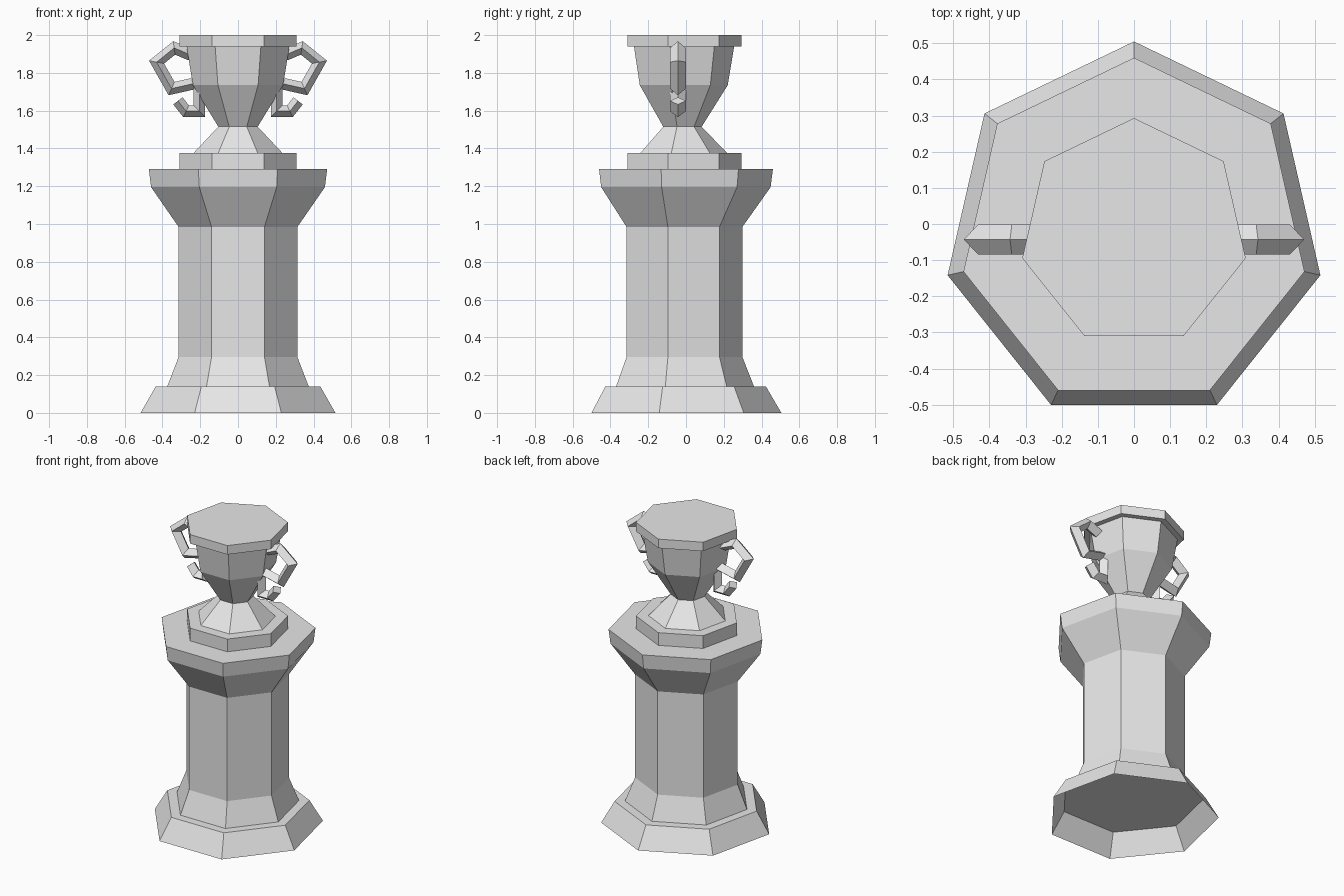
import bpy, bmesh
from math import pi, sin, cos
from mathutils import Vector

cube = bpy.data.objects.get("Cube")
if cube:
    bpy.data.objects.remove(cube, do_unlink=True)

SIDES = 7
CENTRE_Y = -0.024
HANDLE_Y = -0.043

stone = bpy.data.materials.new("light_grey")
stone.use_nodes = True
stone.diffuse_color = (0.8, 0.8, 0.8, 1)
stone.node_tree.nodes["Principled BSDF"].inputs["Base Color"].default_value = (0.8, 0.8, 0.8, 1)


def finish(name, bm):
    mesh = bpy.data.meshes.new(name)
    bm.to_mesh(mesh)
    bm.free()
    mesh.materials.append(stone)
    obj = bpy.data.objects.new(name, mesh)
    bpy.context.collection.objects.link(obj)
    return obj


def skin(bm, rings):
    """Bridge successive vertex rings with quads."""
    for low, high in zip(rings, rings[1:]):
        n = len(low)
        for i in range(n):
            j = (i + 1) % n
            bm.faces.new((low[i], low[j], high[j], high[i]))


def turned(name, profile, bottom=False, top=True):
    """Seven-sided turned part from (radius, height) pairs, corner to the back."""
    bm = bmesh.new()
    angles = [pi / 2 + 2 * pi * i / SIDES for i in range(SIDES)]
    rings = [[bm.verts.new((r * cos(a), CENTRE_Y + r * sin(a), z)) for a in angles]
             for r, z in profile]
    skin(bm, rings)
    if bottom:
        bm.faces.new(rings[0][::-1])
    if top:
        bm.faces.new(rings[-1])
    return finish(name, bm)


def handle(name, path, side, half_width=0.031, half_depth=0.042):
    """Diamond-section bar swept with mitred corners along an x-z path."""
    bm = bmesh.new()
    points = [Vector((side * x, z)) for x, z in path]
    dirs = [(b - a).normalized() for a, b in zip(points, points[1:])]
    rings = []
    for i, p in enumerate(points):
        d0, d1 = dirs[max(i - 1, 0)], dirs[min(i, len(dirs) - 1)]
        t = (d0 + d1).normalized()
        m = Vector((-t.y, t.x)) * half_width / t.dot(d1)
        rings.append([bm.verts.new(c) for c in (
            (p.x + m.x, HANDLE_Y, p.y + m.y),
            (p.x, HANDLE_Y + half_depth, p.y),
            (p.x - m.x, HANDLE_Y, p.y - m.y),
            (p.x, HANDLE_Y - half_depth, p.y))])
    skin(bm, rings)
    bm.faces.new(rings[0][::-1])
    bm.faces.new(rings[-1])
    bmesh.ops.recalc_face_normals(bm, faces=bm.faces[:])
    return finish(name, bm)


# Pedestal: hollow flared base, then column with its capital
turned("pedestal_base", [(0.529, 0), (0.447, 0.14)])
turned("pedestal_column", [(0.384, 0.14), (0.323, 0.295), (0.323, 0.985),
                           (0.472, 1.195), (0.484, 1.29)])

# Trophy cup: plinth, foot with bowl, closed lip
turned("cup_plinth", [(0.317, 1.29), (0.317, 1.375)])
turned("cup_bowl", [(0.242, 1.375), (0.107, 1.515), (0.245, 1.735), (0.279, 1.94)], top=False)
turned("cup_lip", [(0.317, 1.94), (0.317, 2.0)], bottom=True)

# Angular handles with curled tails
handle_path = [(0.25, 1.895), (0.338, 1.932), (0.431, 1.857), (0.352, 1.717),
               (0.205, 1.75), (0.205, 1.597), (0.275, 1.597), (0.318, 1.652)]
handle("left_handle", handle_path, 1)
handle("right_handle", handle_path, -1)
